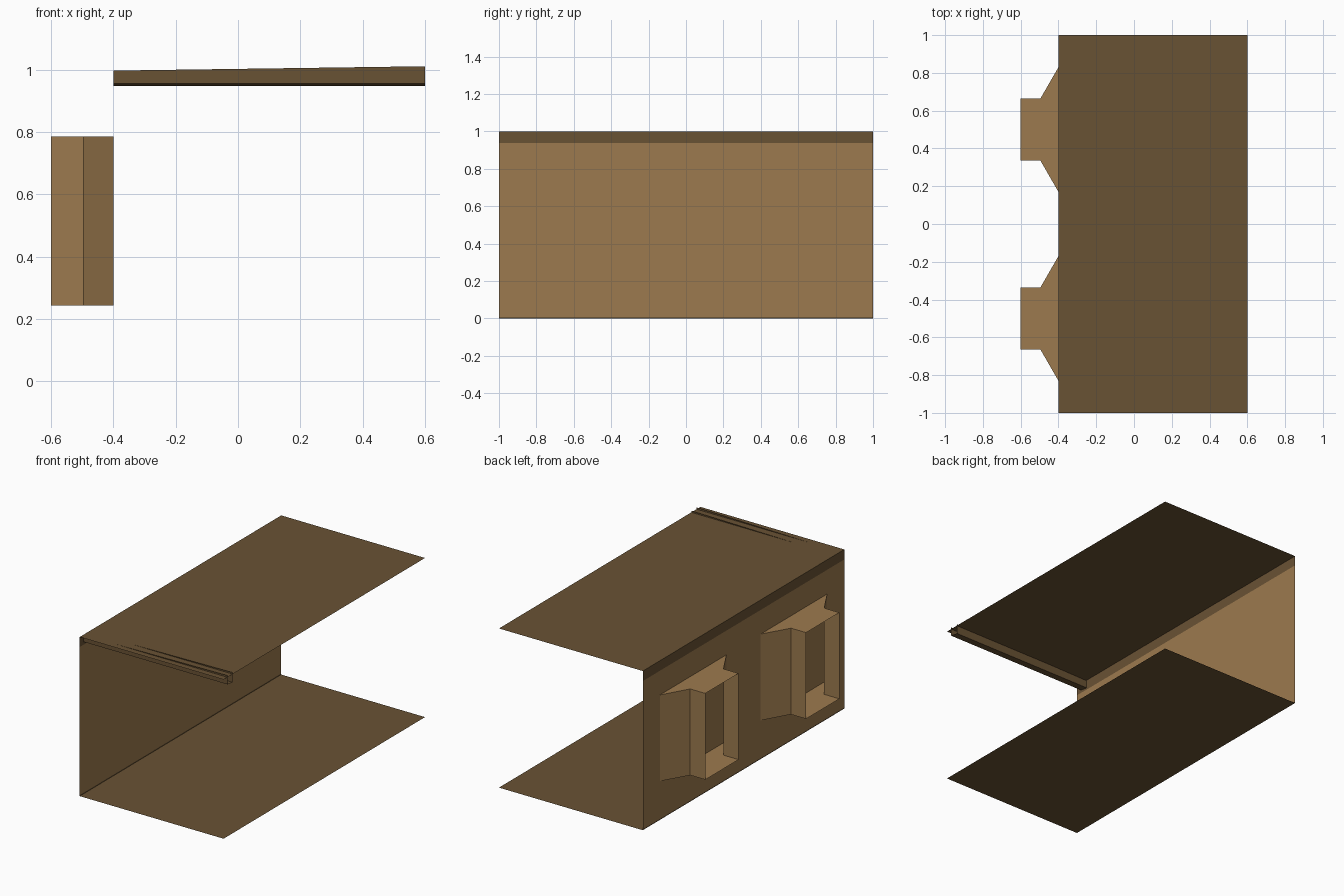
import bpy

if "Cube" in bpy.data.objects:
    bpy.data.objects.remove(bpy.data.objects["Cube"])


def material(name, rgb):
    m = bpy.data.materials.new(name)
    m.diffuse_color = (*rgb, 1.0)
    m.use_nodes = True
    m.node_tree.nodes["Principled BSDF"].inputs["Base Color"].default_value = m.diffuse_color
    return m


LIGHT = material("light wood", (0.335, 0.195, 0.077))
DARK = material("dark wood", (0.141, 0.084, 0.034))


def sheet(name, verts, faces, mats, index=None):
    """Open surface made of flat faces."""
    me = bpy.data.meshes.new(name)
    me.from_pydata(verts, [], faces)
    for m in mats:
        me.materials.append(m)
    for i, p in enumerate(me.polygons):
        p.material_index = index[i] if index else 0
    ob = bpy.data.objects.new(name, me)
    bpy.context.collection.objects.link(ob)
    return ob


X0, X1, XB = -0.4, 0.6, -0.6

# Floor and ceiling panels
for name, z in (("floor", 0.0), ("ceiling", 1.0)):
    sheet(name, [(X0, -1, z), (X1, -1, z), (X1, 1, z), (X0, 1, z)],
          [(0, 1, 2, 3)], [DARK])

# Wall: light field with dark bands along the top and bottom
levels = (0.0, 0.007, 0.937, 1.0)
verts = [(X0, y, z) for z in levels for y in (-1, 1)]
faces = [(2 * i, 2 * i + 1, 2 * i + 3, 2 * i + 2) for i in range(3)]
sheet("wall", verts, faces, [LIGHT, DARK], [1, 0, 1])

# Two window bays: flared tubes, open at the outer end
Z0, Z1 = 0.243, 0.785
for name, yc in (("window_bay_front", -0.5), ("window_bay_back", 0.5)):
    half = [(X0, 0.33), (-0.495, 0.165), (XB, 0.165)]
    rings = [[(x, yc - h, Z0), (x, yc + h, Z0), (x, yc + h, Z1), (x, yc - h, Z1)]
             for x, h in half]
    verts = [v for r in rings for v in r]
    faces = [(4 * r + k, 4 * r + (k + 1) % 4, 4 * r + 4 + (k + 1) % 4, 4 * r + 4 + k)
             for r in range(2) for k in range(4)]
    sheet(name, verts, faces, [LIGHT])

# Ceiling beam: open U channel, rising slightly through the ceiling at one end
verts = []
for x, rise in ((X0, 0.0), (X1, 1.0)):
    verts += [(x, -0.962, 0.997 + 0.014 * rise), (x, -0.962, 0.955),
              (x, -0.91, 0.948), (x, -0.91, 0.996 + 0.014 * rise)]
sheet("ceiling_beam", verts, [(k, k + 1, k + 5, k + 4) for k in range(3)], [DARK])
